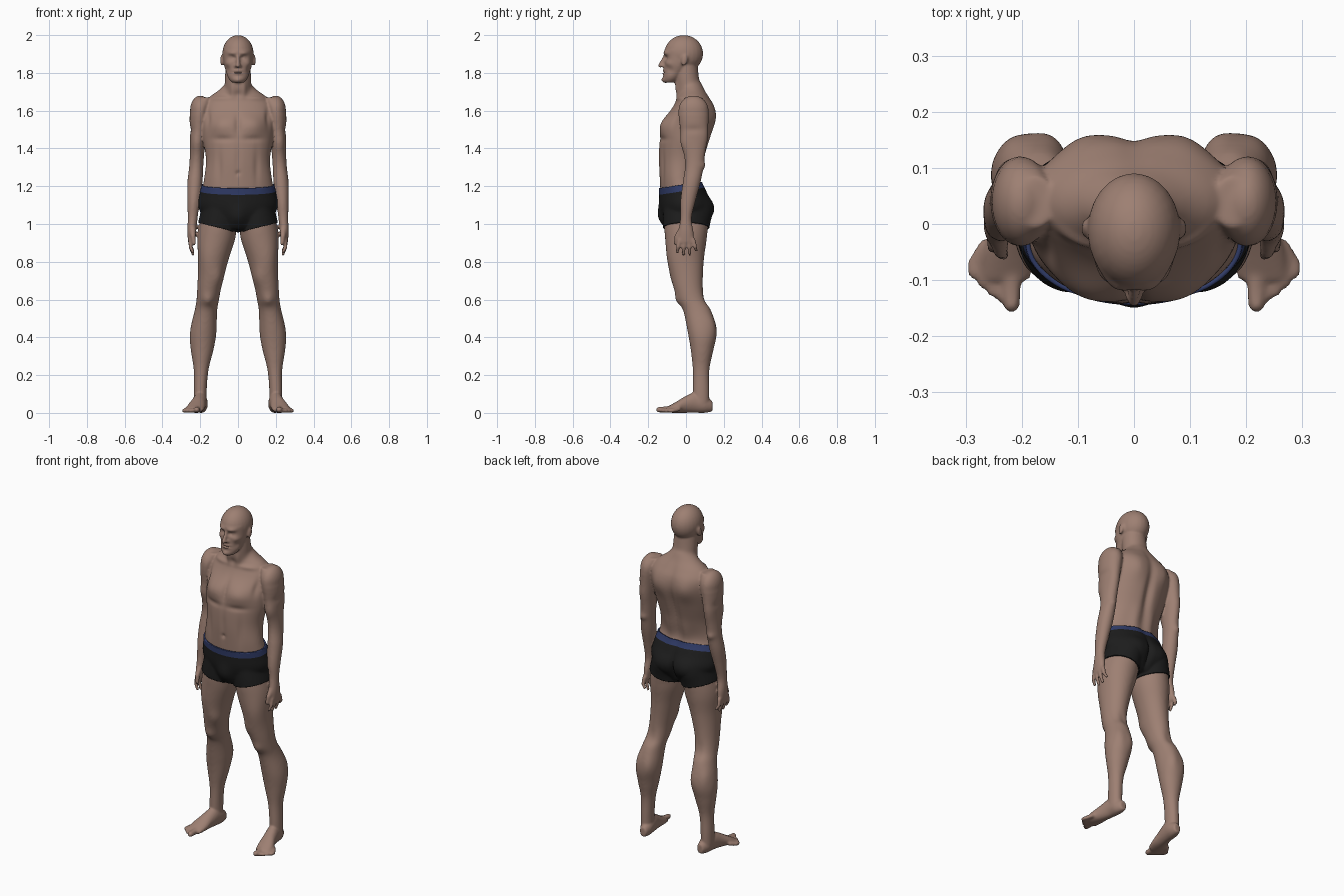
import bpy, bmesh, math
from mathutils import Vector, Matrix

if "Cube" in bpy.data.objects:
    bpy.data.objects.remove(bpy.data.objects["Cube"], do_unlink=True)


def material(name, *colour):
    mat = bpy.data.materials.new(name)
    mat.use_nodes = True
    mat.diffuse_color = (*colour, 1)
    mat.node_tree.nodes["Principled BSDF"].inputs["Base Color"].default_value = (*colour, 1)
    return mat


def spline(before, start, end, after, t):
    """Smooth curve between start and end, for each value of a section."""
    return [q + t / 2 * (r - p + t * (2 * p - 5 * q + 4 * r - s + t * (3 * (q - r) + s - p)))
            for p, q, r, s in zip(before, start, end, after)]


def loft(bm, sections, along="z", steps=5, sides=40):
    """Named oval sections (position, centre, centre, radius, radius), smoothly joined."""
    rows = list(sections.values())
    padded = [rows[0], *rows, rows[-1]]
    fine = [spline(*padded[i:i + 4], k / steps) for i in range(len(rows) - 1) for k in range(steps)]
    fine.append(rows[-1])
    rings = []
    for t, centre_u, centre_v, radius_u, radius_v in fine:
        ring = []
        for k in range(sides):
            angle = math.tau * k / sides
            u = centre_u + radius_u * math.cos(angle)
            v = centre_v + radius_v * math.sin(angle)
            ring.append(bm.verts.new((u, v, t) if along == "z" else (u, t, v)))
        rings.append(ring)
    for low, high in zip(rings, rings[1:]):
        for k in range(sides):
            bm.faces.new((low[k - 1], low[k], high[k], high[k - 1]))
    bm.faces.new(rings[0][::-1])
    bm.faces.new(rings[-1])


def centred(**sections):
    """Sections of a part that stands on the middle line."""
    return {name: (z, 0, *rest) for name, (z, *rest) in sections.items()}


def ball(bm, centre, radii, tilt=0.0):
    place = Matrix.Translation(centre) @ Matrix.Rotation(tilt, 4, "X") @ Matrix.Diagonal((*radii, 1))
    bmesh.ops.create_uvsphere(bm, u_segments=24, v_segments=16, radius=1, matrix=place)


def digit(bm, points, radius, taper=0.85):
    """Chain of tapered segments with round joints, for fingers, toes and the nose."""
    previous = None
    for point in map(Vector, points):
        ball(bm, point, (radius, radius, radius))
        if previous:
            span = point - previous
            turn = span.to_track_quat("Z", "Y").to_matrix().to_4x4()
            bmesh.ops.create_cone(bm, cap_ends=True, segments=16, radius1=radius / taper, radius2=radius,
                                  depth=span.length, matrix=Matrix.Translation(previous + span / 2) @ turn)
        previous = point
        radius *= taper


def link(name, bm):
    mesh = bpy.data.meshes.new(name)
    bm.to_mesh(mesh)
    bm.free()
    ob = bpy.data.objects.new(name, mesh)
    bpy.context.scene.collection.objects.link(ob)
    return ob


def flesh(name, bm, voxel, smooth, mirror=True):
    """Fuse the pieces of a bmesh into one smooth skin."""
    bmesh.ops.recalc_face_normals(bm, faces=bm.faces[:])
    ob = link(name, bm)
    if mirror:
        ob.modifiers.new("mirror", "MIRROR").use_mirror_merge = False
    remesh = ob.modifiers.new("fuse", "REMESH")
    remesh.mode, remesh.voxel_size = "VOXEL", voxel
    soften = ob.modifiers.new("soften", "SMOOTH")
    soften.factor, soften.iterations = 0.5, smooth
    fused = bpy.data.meshes.new_from_object(ob.evaluated_get(bpy.context.evaluated_depsgraph_get()))
    ob.modifiers.clear()
    ob.data = fused
    return ob


def sculpt(ob, depth, **strokes):
    """Mirrored brush strokes (centre, width, height, push): raise or sink along the normals."""
    verts = ob.data.vertices
    normals = [v.normal.copy() for v in verts]
    for centre, wide, tall, push in strokes.values():
        for v, normal in zip(verts, normals):
            dy, dz = (v.co.y - centre[1]) / depth, (v.co.z - centre[2]) / tall
            if abs(dy) < 2 and abs(dz) < 2:
                dx = (abs(v.co.x) - centre[0]) / wide
                v.co += normal * push * math.exp(-dx * dx - dy * dy - dz * dz)


# Trunk: torso, neck and one leg, mirrored
bm = bmesh.new()
loft(bm, centred(
    crotch=(.98, -.01, .11, .09), hip=(1.08, 0, .2, .13), belt=(1.16, -.015, .195, .12),
    waist=(1.24, -.035, .18, .105), belly=(1.34, -.025, .17, .12), ribs=(1.45, -.005, .185, .135),
    chest=(1.55, .02, .195, .135), armpit=(1.62, .04, .19, .11), shoulder=(1.67, .04, .155, .085),
    slope=(1.71, .035, .1, .065), nape=(1.75, .025, .06, .055)))
loft(bm, centred(
    base=(1.6, .02, .08, .07), collar=(1.7, .015, .07, .07),
    throat=(1.77, .005, .07, .065), top=(1.86, -.005, .065, .065)))
loft(bm, {
    "hip": (1.1, .09, 0, .09, .11), "groin": (1, .105, 0, .1, .115), "thigh": (.92, .115, 0, .1, .11),
    "mid thigh": (.81, .13, 0, .08, .095), "low thigh": (.68, .15, .01, .065, .08),
    "knee": (.6, .16, .03, .06, .075), "below knee": (.54, .17, .06, .06, .075),
    "calf": (.42, .185, .085, .07, .075), "low calf": (.33, .19, .085, .06, .06),
    "shin": (.23, .195, .08, .04, .045), "ankle": (.12, .2, .08, .035, .045), "heel": (.04, .2, .08, .035, .045)})
trunk = flesh("trunk", bm, 0.008, 12)
sculpt(
    trunk, 0.06,
    chest_muscle=((.08, -.12, 1.52), .07, .05, .02), chest_crease=((.08, -.14, 1.45), .06, .015, -.008),
    breastbone=((0, -.13, 1.53), .015, .07, -.01), belly_line=((0, -.14, 1.34), .015, .09, -.006),
    belly_side=((.1, -.12, 1.3), .015, .09, -.006), navel=((0, -.14, 1.27), .01, .01, -.012),
    spine=((0, .12, 1.45), .025, .18, -.02), shoulder_blade=((.09, .15, 1.57), .05, .07, .014),
    back_muscle=((.05, .08, 1.27), .03, .08, .01), seat=((.08, .12, 1.07), .06, .06, .022),
    seat_cleft=((0, .13, 1.06), .015, .08, -.02), front_bulge=((0, -.12, 1.04), .04, .05, .02),
    outer_thigh=((.17, -.07, .83), .05, .09, .01), inner_thigh=((.11, -.05, .72), .03, .05, .01),
    kneecap=((.16, -.04, .6), .025, .03, .01), knee_hollow=((.16, .1, .6), .025, .05, -.008),
    inner_calf=((.15, .15, .45), .03, .06, .01), outer_calf=((.22, .14, .47), .03, .06, .008))

# Shorts: a fitted copy of the hips, trimmed by planes
bm = bmesh.new()
bm.from_mesh(trunk.data)


def cut(point, normal, clear):
    geometry = bm.verts[:] + bm.edges[:] + bm.faces[:]
    bmesh.ops.bisect_plane(bm, geom=geometry, plane_co=point, plane_no=normal, clear_outer=clear)


waist = Vector((0, -.15, 1))
band_top, band_bottom = Vector((0, 0, 1.21)), Vector((0, 0, 1.175))
cut(band_top, waist, True)
cut(band_bottom, waist, False)
for side in (-1, 1):
    cut((0, 0, .955), (side / 4, 0, -1), True)
for face in bm.faces:
    face.material_index = int((face.calc_center_median() - band_bottom).dot(waist) > 0)
shorts = link("shorts", bm)
shorts.data.materials.append(material("black fabric", .012, .012, .012))
shorts.data.materials.append(material("navy band", .03, .045, .14))
cloth = shorts.modifiers.new("cloth", "SOLIDIFY")
cloth.thickness, cloth.offset = 0.008, 1

# Arm, hand and fingers
bm = bmesh.new()
loft(bm, {
    "shoulder": (1.67, .175, .04, .035, .045), "deltoid": (1.6, .2, .04, .053, .08),
    "upper arm": (1.45, .212, .043, .041, .065), "elbow": (1.32, .22, .045, .037, .05),
    "forearm": (1.22, .228, .03, .04, .047), "low forearm": (1.12, .235, .01, .033, .04),
    "wrist": (1.03, .24, 0, .026, .03), "palm": (.96, .245, 0, .023, .04), "knuckles": (.9, .248, 0, .016, .043)})
ball(bm, (.2, .04, 1.6), (.054, .08, .08))
for finger, tip in enumerate((.85, .84, .84, .86)):
    y = (finger - 1.4) * .024
    digit(bm, [(.25, y, .915), (.252, y * 1.25, .88), (.238, y * 1.4, tip)], .0125)
digit(bm, [(.24, -.02, .975), (.238, -.048, .935), (.232, -.056, .895)], .018, .75)

# Foot and toes
loft(bm, {
    "heel": (.14, .19, .035, .02, .028), "ankle": (.1, .195, .045, .035, .045),
    "instep": (.05, .2, .055, .037, .055), "arch": (0, .21, .045, .04, .045),
    "ball": (-.05, .222, .03, .048, .03), "toes": (-.1, .23, .016, .045, .015)}, along="y")
for toe, reach in enumerate((-.143, -.13, -.12, -.105, -.088)):
    x, radius = .218 + toe * .017, .012 if toe else .017
    digit(bm, [(x * .7 + .065, reach + .05, .02), (x, reach + .018, radius), (x, reach, radius)], radius, .95)

# Skull, jaw, nose and ears
ball(bm, (0, -.012, 1.902), (.083, .103, .098))
loft(bm, centred(
    chin=(1.75, -.09, .03, .026), jaw=(1.77, -.075, .05, .046), mouth=(1.81, -.055, .066, .062),
    cheek=(1.86, -.035, .076, .08), brow=(1.92, -.03, .077, .085)))
digit(bm, [(0, -.112, 1.885), (0, -.128, 1.858), (0, -.138, 1.838)], .01, 1.05)
ball(bm, (.011, -.122, 1.836), (.009, .013, .008))
ball(bm, (.085, -.008, 1.866), (.009, .017, .032), -.2)
limbs = flesh("limbs and head", bm, 0.005, 2)

# Body: everything fused, then finer sculpting
bm = bmesh.new()
for part in (limbs, trunk):
    bm.from_mesh(part.data)
    bpy.data.objects.remove(part, do_unlink=True)
body = flesh("body", bm, 0.006, 3, mirror=False)
sculpt(
    body, 0.03,
    brow=((.03, -.11, 1.905), .025, .01, .008), eye_socket=((.03, -.11, 1.88), .017, .011, -.014),
    eyelid=((.03, -.1, 1.88), .01, .007, .006), cheekbone=((.05, -.09, 1.85), .018, .016, .006),
    cheek_hollow=((.055, -.08, 1.815), .016, .02, -.006), upper_lip=((0, -.12, 1.812), .024, .006, .007),
    mouth_line=((0, -.12, 1.804), .024, .003, -.006), lower_lip=((0, -.12, 1.796), .02, .006, .007),
    chin=((0, -.12, 1.763), .02, .012, .01))
sculpt(
    body, 0.045,
    collar_bone=((.1, -.04, 1.665), .06, .012, .007), neck_hollow=((0, -.05, 1.685), .02, .02, -.008),
    neck_cord=((.03, -.05, 1.72), .015, .04, .006), armpit_fold=((.16, -.06, 1.57), .015, .05, -.009),
    biceps=((.22, -.02, 1.43), .03, .05, .01), triceps=((.22, .1, 1.46), .03, .06, .008),
    deltoid_crease=((.24, .04, 1.5), .03, .02, -.006), elbow_tip=((.225, .09, 1.31), .02, .02, .008))
for v in body.data.vertices:
    v.co.z = max(v.co.z, 0)
body.data.materials.clear()
body.data.materials.append(material("skin", .34, .215, .17))

for ob in (body, shorts):
    bpy.ops.object.select_all(action="DESELECT")
    ob.select_set(True)
    bpy.context.view_layer.objects.active = ob
    bpy.ops.object.shade_smooth_by_angle(angle=math.radians(50))
